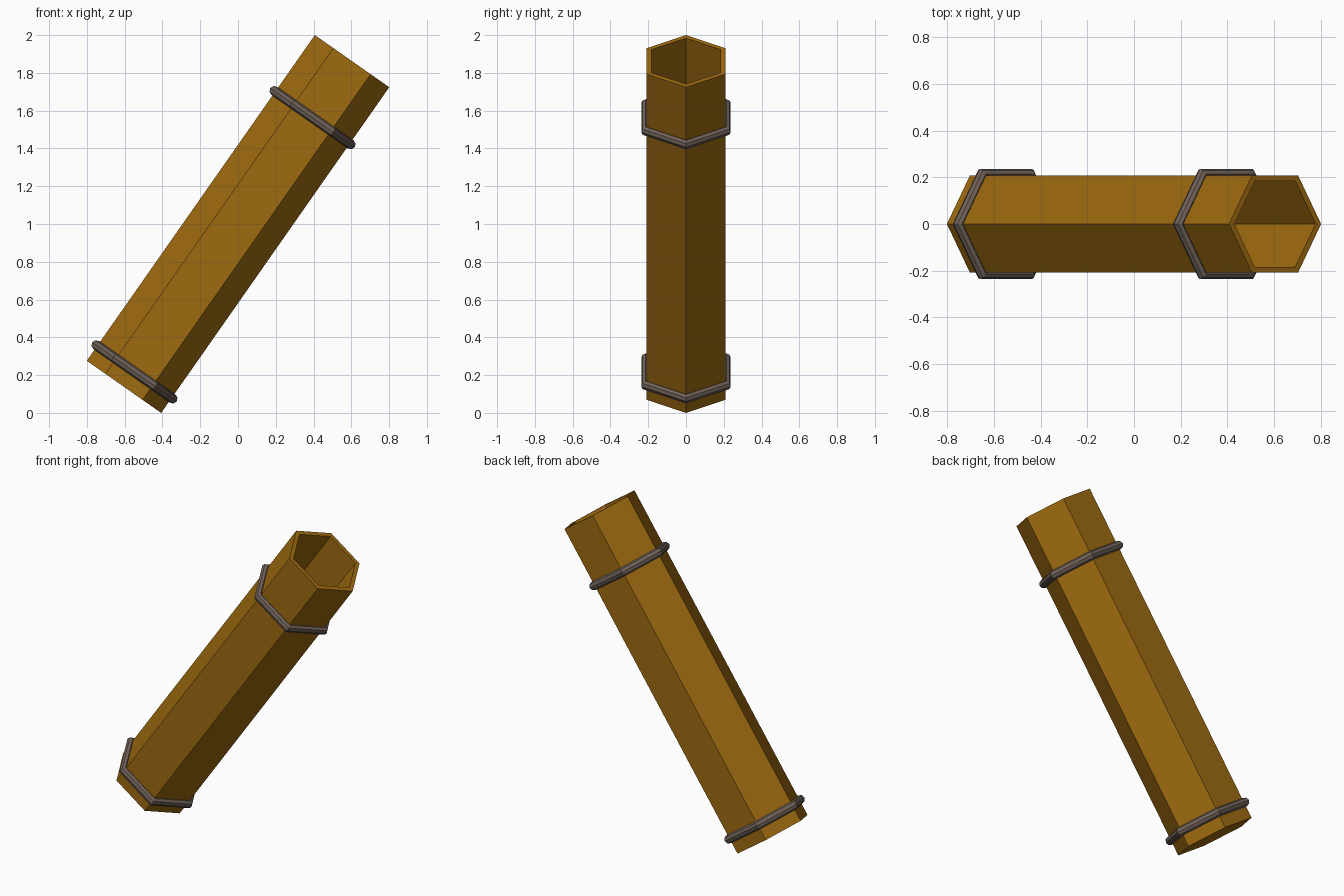
import bpy, bmesh
from math import radians, sin, cos, pi
from mathutils import Matrix, Vector

cube = bpy.data.objects.get("Cube")
if cube:
    bpy.data.objects.remove(cube, do_unlink=True)

LENGTH, OUTER, INNER, DEPTH = 2.105, 0.2405, 0.212, 1.98
# Everything is built upright along z, then leaned towards +x
LEAN = Matrix.Translation((0, 0, 1)) @ Matrix.Rotation(radians(35), 4, 'Y')


def material(name, color):
    mat = bpy.data.materials.new(name)
    mat.use_nodes = True
    mat.diffuse_color = color
    bsdf = mat.node_tree.nodes["Principled BSDF"]
    bsdf.inputs["Base Color"].default_value = color
    bsdf.inputs["Roughness"].default_value = 0.8
    return mat


def finish(bm, name, mat):
    bmesh.ops.recalc_face_normals(bm, faces=bm.faces)
    mesh = bpy.data.meshes.new(name)
    bm.to_mesh(mesh)
    bm.free()
    mesh.materials.append(mat)
    obj = bpy.data.objects.new(name, mesh)
    obj.matrix_world = LEAN
    bpy.context.collection.objects.link(obj)
    return obj


def hexagon(bm, radius, z):
    return [bm.verts.new((radius * cos(i * pi / 3), radius * sin(i * pi / 3), z))
            for i in range(6)]


def bridge(bm, a, b):
    for i in range(len(a)):
        j = (i + 1) % len(a)
        bm.faces.new((a[i], a[j], b[j], b[i]))


brown = material("golden brown", (0.34, 0.145, 0.005, 1))
grey = material("warm grey", (0.16, 0.12, 0.1, 1))

# Hollow hexagonal tube with a closed foot
bm = bmesh.new()
half = LENGTH / 2
rings = [hexagon(bm, r, z) for r, z in
         ((OUTER, -half), (OUTER, half), (INNER, half), (INNER, half - DEPTH))]
for lower, upper in zip(rings, rings[1:]):
    bridge(bm, lower, upper)
bm.faces.new(rings[0])
bm.faces.new(rings[-1])
finish(bm, "tube", brown)


# Rounded bands around the tube
def band(name, z, radius=0.247, thick=0.026, sides=8):
    bm = bmesh.new()
    loops = []
    for k in range(sides):
        a = 2 * pi * k / sides
        loops.append(hexagon(bm, radius + thick * cos(a), z + thick * sin(a)))
    for k in range(sides):
        bridge(bm, loops[k], loops[(k + 1) % sides])
    finish(bm, name, grey)


band("lower_band", -half + 0.097)
band("upper_band", half - 0.365)
